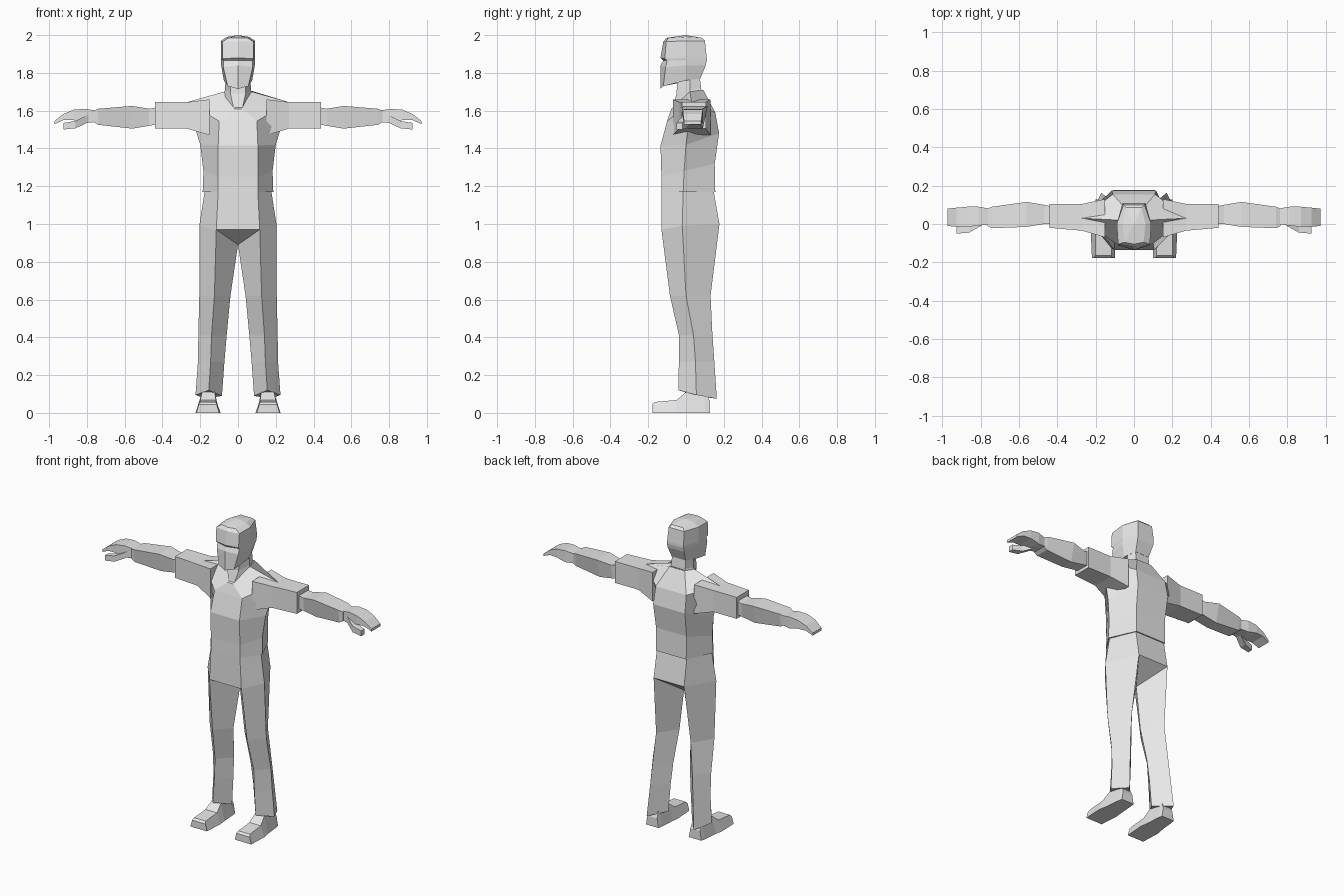
import bpy
import bmesh

default_cube = bpy.data.objects.get("Cube")
if default_cube:
    bpy.data.objects.remove(default_cube, do_unlink=True)

# One plain grey material for the whole figure
grey = bpy.data.materials.new("plain_grey")
grey.use_nodes = True
grey.diffuse_color = (0.8, 0.8, 0.8, 1)
grey.node_tree.nodes["Principled BSDF"].inputs["Base Color"].default_value = grey.diffuse_color


def loft(name, rings, mirror=False, start_tip=None, end_tip=None):
    """Skin a series of equal-sized rings, closing each end flat or to a tip."""
    bm = bmesh.new()
    loops = [[bm.verts.new(point) for point in ring] for ring in rings]
    count = len(loops[0])
    for lower, upper in zip(loops, loops[1:]):
        for i in range(count):
            j = (i + 1) % count
            bm.faces.new((lower[i], lower[j], upper[j], upper[i]))
    for loop, tip in ((loops[0], start_tip), (loops[-1], end_tip)):
        if tip:
            apex = bm.verts.new(tip)
            for i in range(count):
                bm.faces.new((loop[i], loop[(i + 1) % count], apex))
        else:
            bm.faces.new(loop)
    bmesh.ops.recalc_face_normals(bm, faces=bm.faces)
    mesh = bpy.data.meshes.new(name)
    bm.to_mesh(mesh)
    bm.free()
    mesh.materials.append(grey)
    part = bpy.data.objects.new(name, mesh)
    bpy.context.collection.objects.link(part)
    if mirror:
        part.modifiers.new("other_side", "MIRROR").use_axis[0] = True
    return part


def symmetric(half):
    """Complete a ring from its +x half, listed front to back."""
    return half + [(-x, y, z) for x, y, z in reversed(half) if x > 0]


def across(x, front, back, bottom, top, taper=0.0):
    """Four-sided section of a limb running along x, narrower underneath."""
    inset = (back - front) * taper
    return [(x, front, top), (x, back, top),
            (x, back - inset, bottom), (x, front + inset, bottom)]


def along(y, inner, outer, top, taper=0.0):
    """Four-sided section of a shoe running along y, narrower on top."""
    return [(inner, y, 0), (outer, y, 0),
            (outer - taper, y, top), (inner + taper, y, top)]


# Head, with an overhanging brow
head_rings = [
    [(0, -.135, 1.715), (.055, -.12, 1.73), (.075, 0, 1.76), (.05, .075, 1.77)],
    [(0, -.135, 1.84), (.078, -.108, 1.83), (.089, 0, 1.84), (.06, .105, 1.84)],
    [(0, -.12, 1.865), (.078, -.1, 1.865), (.09, 0, 1.865), (.06, .11, 1.865)],
    [(0, -.135, 1.88), (.082, -.112, 1.875), (.09, 0, 1.88), (.06, .11, 1.88)],
    [(0, -.12, 1.965), (.083, -.105, 1.965), (.09, 0, 1.97), (.055, .1, 1.97)],
    [(0, -.105, 1.985), (.05, -.095, 1.985), (.06, 0, 1.99), (.04, .085, 1.985)],
]
loft("head", [symmetric(r) for r in head_rings], end_tip=(0, 0, 2))

# Neck, running down into the open collar
neck_rings = [
    [(.02, -.075, 1.6), (.085, .02, 1.66), (.06, .085, 1.66)],
    [(.04, -.05, 1.69), (.068, .02, 1.71), (.05, .08, 1.72)],
    [(.04, -.045, 1.78), (.066, .02, 1.8), (.05, .07, 1.8)],
]
loft("neck", [symmetric(r) for r in neck_rings])

# Shirt body, from hem to pointed collar
shirt_rings = [
    [(.105, -.131, 1.17), (.187, -.015, 1.17), (.11, .155, 1.17)],
    [(.105, -.13, 1.25), (.183, -.01, 1.28), (.11, .152, 1.32)],
    [(.105, -.135, 1.415), (.2, 0, 1.42), (.115, .175, 1.48)],
    [(.1, -.1, 1.545), (.27, .03, 1.645), (.11, .155, 1.59)],
    [(.02, -.078, 1.61), (.075, .02, 1.7), (.055, .092, 1.71)],
]
loft("shirt", [symmetric(r) for r in shirt_rings])

# Hips, closing underneath at the crotch
hip_rings = [
    [(.105, -.13, 1.17), (.177, -.015, 1.17), (.108, .147, 1.17)],
    [(.115, -.13, .97), (.205, -.02, .99), (.11, .177, 1.0)],
]
crotch = (0, .02, .89)
loft("hips", [symmetric(r) for r in hip_rings], end_tip=crotch)

# Trouser legs with a diamond section: front, outer, back, inner
loft("trouser_legs", [
    hip_rings[1] + [crotch],
    [(.125, -.085, .62), (.205, 0, .62), (.125, .13, .62), (.04, .01, .62)],
    [(.14, -.037, .41), (.21, .04, .41), (.145, .14, .41), (.06, .045, .41)],
    [(.145, -.038, .27), (.212, .05, .27), (.155, .15, .27), (.072, .055, .27)],
    [(.155, -.04, .12), (.225, .055, .095), (.17, .163, .075), (.085, .06, .09)],
], mirror=True)

# Shoes
loft("shoes", [
    along(-.177, .1, .22, .045, taper=.012),
    along(-.165, .1, .22, .058, taper=.018),
    along(-.05, .092, .225, .068, taper=.025),
    along(0, .098, .215, .11, taper=.025),
    along(.1, .105, .205, .12, taper=.02),
    along(.127, .11, .2, .06, taper=.01),
], mirror=True)

# Sleeves
loft("sleeves", [
    across(.15, -.07, .13, 1.47, 1.66),
    across(.27, -.035, .105, 1.505, 1.645),
    across(.44, -.02, .105, 1.505, 1.645),
], mirror=True)

# Forearms
loft("forearms", [
    across(.42, 0, .09, 1.53, 1.62),
    across(.47, 0, .1, 1.52, 1.61, taper=.1),
    across(.56, -.015, .115, 1.505, 1.625, taper=.2),
    across(.74, -.022, .09, 1.525, 1.61, taper=.1),
    across(.765, -.01, .08, 1.54, 1.6),
], mirror=True)

# Hands, curling down at the fingertips
loft("hands", [
    across(.75, 0, .08, 1.54, 1.6),
    across(.81, -.008, .09, 1.535, 1.61),
    across(.87, -.015, .09, 1.55, 1.605),
    across(.925, -.015, .085, 1.55, 1.582),
    across(.972, -.01, .08, 1.528, 1.545),
], mirror=True)

# Thumbs
loft("thumbs", [
    across(.79, -.005, .035, 1.54, 1.58),
    across(.86, -.045, 0, 1.507, 1.545),
    across(.925, -.05, -.018, 1.5, 1.535),
], mirror=True)
